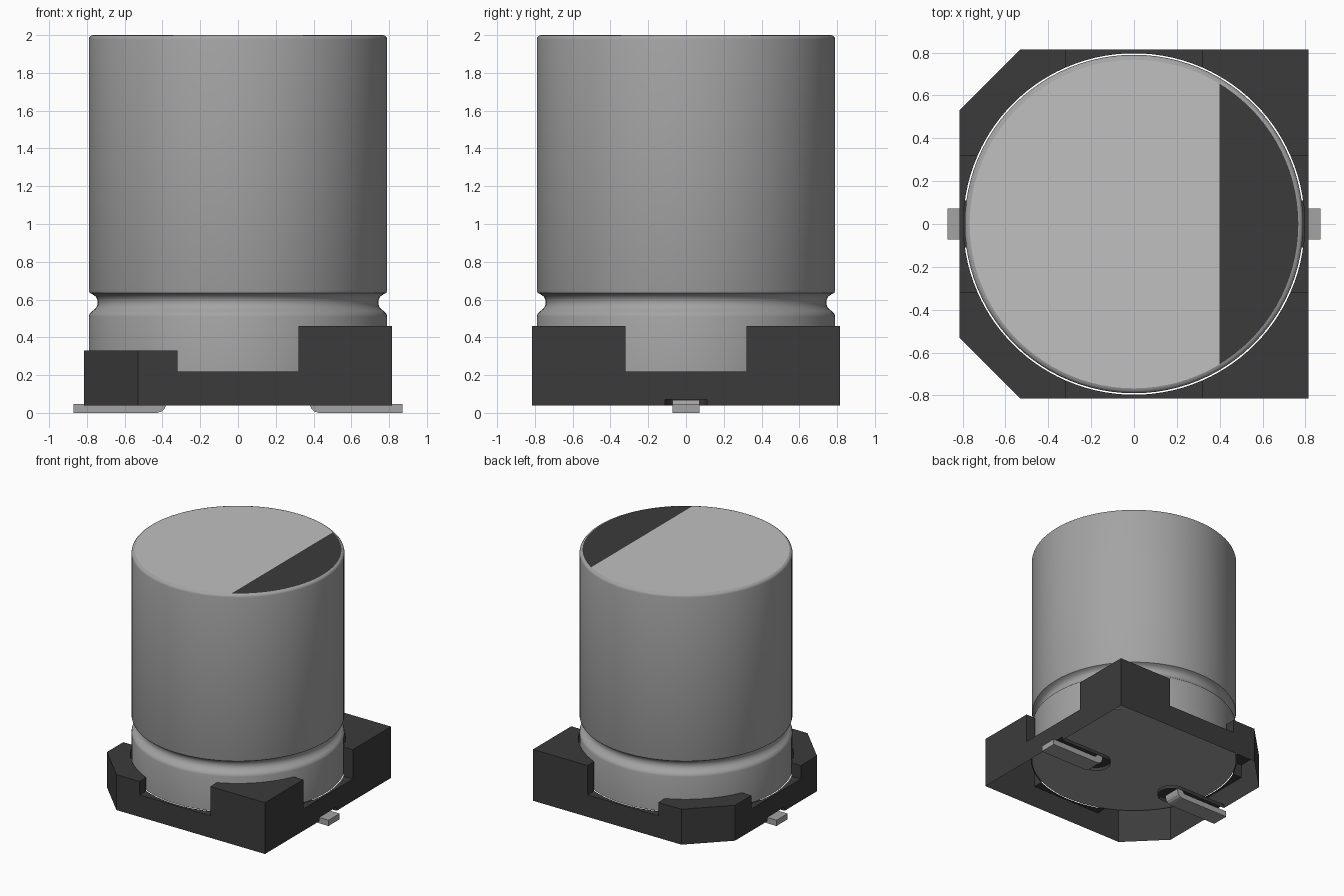
import bpy, bmesh, math

if "Cube" in bpy.data.objects:
    bpy.data.objects.remove(bpy.data.objects["Cube"])


def material(name, v):
    m = bpy.data.materials.new(name)
    m.use_nodes = True
    m.diffuse_color = (v, v, v, 1)
    bsdf = m.node_tree.nodes["Principled BSDF"]
    bsdf.inputs["Base Color"].default_value = (v, v, v, 1)
    bsdf.inputs["Roughness"].default_value = 0.6
    return m


METAL = material("grey metal", 0.37)
LID = material("light grey lid", 0.53)
DARK = material("dark plastic", 0.044)


def finish(name, bm, mats, smooth=False):
    bmesh.ops.remove_doubles(bm, verts=bm.verts[:], dist=0.0003)
    mesh = bpy.data.meshes.new(name)
    bm.to_mesh(mesh)
    bm.free()
    ob = bpy.data.objects.new(name, mesh)
    bpy.context.collection.objects.link(ob)
    for m in mats:
        mesh.materials.append(m)
    if smooth:
        bpy.ops.object.select_all(action='DESELECT')
        ob.select_set(True)
        bpy.context.view_layer.objects.active = ob
        bpy.ops.object.shade_smooth_by_angle(angle=math.radians(40))
    return ob


def face(bm, pts):
    return bm.faces.new([bm.verts.new(p) for p in pts])


def turn(p, k):
    """Rotate a point by k quarter turns about z."""
    x, y = p[0], p[1]
    for _ in range(k):
        x, y = -y, x
    return (x, y) + tuple(p[2:])


SEG = 96
RIM = 0.767
FLOOR, STEP = 0.04, 0.22      # underside and ledge heights of the base
HALF, GAP, HOLE = 0.815, 0.32, 0.797


def circle(r, z):
    return [(r * math.cos(2 * math.pi * i / SEG), r * math.sin(2 * math.pi * i / SEG), z)
            for i in range(SEG)]


# Can: lathed profile with a crimped groove and rounded rim
profile = [(0.79, STEP), (0.79, 0.51), (0.785, 0.527), (0.77, 0.54), (0.752, 0.555),
           (0.743, 0.575), (0.743, 0.597), (0.752, 0.615), (0.77, 0.628), (0.785, 0.635),
           (0.79, 0.65), (0.79, 1.977), (0.787, 1.988), (0.779, 1.997), (RIM, 2.0)]
bm = bmesh.new()
for (r0, z0), (r1, z1) in zip(profile, profile[1:]):
    a, b = circle(r0, z0), circle(r1, z1)
    for i in range(SEG):
        j = (i + 1) % SEG
        face(bm, [a[i], a[j], b[j], b[i]])
face(bm, circle(0.79, STEP)[::-1])
finish("can", bm, [METAL], True)

# Lid disc, cut along the polarity stripe
bm = bmesh.new()
face(bm, circle(RIM, 2.0))
bmesh.ops.bisect_plane(bm, geom=bm.verts[:] + bm.edges[:] + bm.faces[:],
                       plane_co=(0.4, 0, 0), plane_no=(1, 0, 0))
for f in bm.faces:
    f.material_index = int(f.calc_center_median().x > 0.4)
finish("can_lid", bm, [LID, DARK])

# Base: hollow shell, open underneath, made of four corners and four sides
SLOT, ROOF, SLOT_END = 0.11, 0.07, 0.38
A0 = math.asin(GAP / HOLE)


def arc(a, b, n):
    return [(HOLE * math.cos(a + (b - a) * i / n), HOLE * math.sin(a + (b - a) * i / n))
            for i in range(n + 1)]


bm = bmesh.new()
for k in range(4):
    # corner post: chamfered and lower on the -x side
    low = k in (1, 2)
    top = 0.33 if low else 0.46
    corner = [(HALF, 0.53), (0.53, HALF)] if low else [(HALF, HALF)]
    outer = [(HALF, GAP)] + corner + [(GAP, HALF)]
    inner = arc(math.pi / 2 - A0, A0, 14)
    ring = outer + inner
    face(bm, [turn((x, y, top), k) for x, y in ring])
    for i, (p, q) in enumerate(zip(ring, ring[1:] + ring[:1])):
        z = FLOOR if i < len(outer) - 1 else STEP
        face(bm, [turn(v, k) for v in ((*p, z), (*q, z), (*q, top), (*p, top))])
    # side ledge
    ledge = [(HALF, -GAP), (HALF, GAP)] + arc(A0, -A0, 14)
    face(bm, [turn((x, y, STEP), k) for x, y in ledge])
    wall = [(-GAP, STEP), (-GAP, FLOOR)]
    if k in (0, 2):
        wall += [(-SLOT, FLOOR), (-SLOT, ROOF), (SLOT, ROOF), (SLOT, FLOOR)]
    wall += [(GAP, FLOOR), (GAP, STEP)]
    face(bm, [turn((HALF, y, z), k) for y, z in wall])
finish("base", bm, [DARK])

# Round-ended slots above the leads, and the bent leads themselves
lead_profile = [(0.87, 0.0), (0.43, 0.0), (0.405, 0.007), (0.388, 0.022), (0.38, 0.045),
                (0.38, ROOF - 0.001), (0.43, ROOF - 0.001), (0.45, 0.047), (0.87, 0.047)]
for k, side in ((0, "left"), (2, "right")):
    bm = bmesh.new()
    path = [(HALF, SLOT)]
    path += [(SLOT_END + SLOT * math.cos(t), SLOT * math.sin(t))
             for t in (math.pi / 2 + math.pi * i / 12 for i in range(13))]
    path += [(HALF, -SLOT)]
    face(bm, [turn((x, y, ROOF), k) for x, y in path[::-1]])
    for p, q in zip(path, path[1:]):
        face(bm, [turn(v, k) for v in ((*q, FLOOR), (*p, FLOOR), (*p, ROOF), (*q, ROOF))])
    finish(side + "_lead_slot", bm, [DARK])

    bm = bmesh.new()
    f = face(bm, [turn((x, -0.072, z), k) for x, z in lead_profile])
    ext = bmesh.ops.extrude_face_region(bm, geom=[f])
    moved = [v for v in ext["geom"] if isinstance(v, bmesh.types.BMVert)]
    bmesh.ops.translate(bm, verts=moved, vec=turn((0, 0.144, 0), k))
    if not f.is_valid or len(bm.faces) < len(lead_profile) + 2:
        face(bm, [turn((x, -0.072, z), k) for x, z in lead_profile])
    bmesh.ops.remove_doubles(bm, verts=bm.verts[:], dist=0.0003)
    bmesh.ops.recalc_face_normals(bm, faces=bm.faces[:])
    finish(side + "_lead", bm, [METAL])
